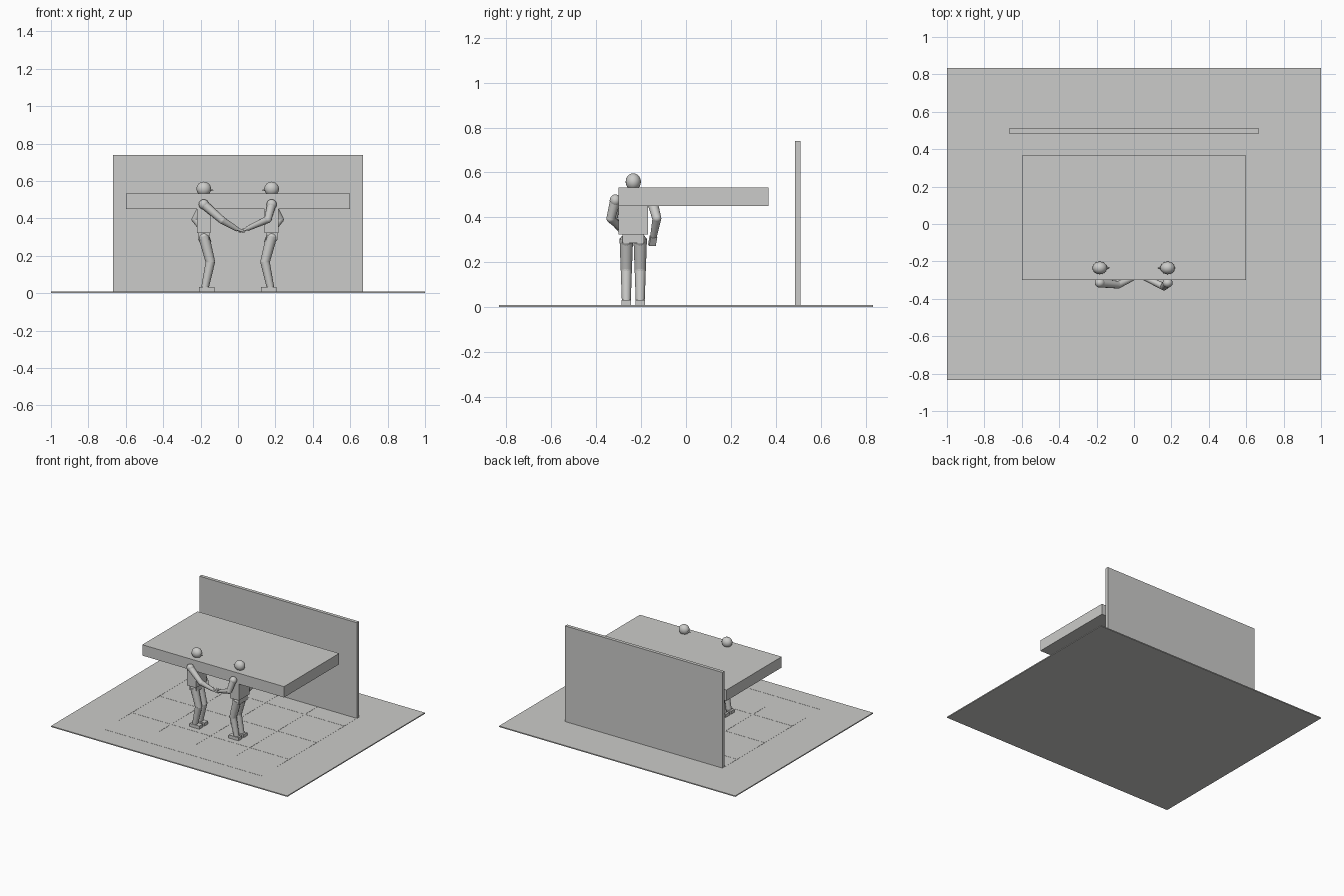
import bpy
from mathutils import Vector

cube = bpy.data.objects.get("Cube")
if cube:
    bpy.data.objects.remove(cube, do_unlink=True)

grey = bpy.data.materials.new("warm grey")
grey.use_nodes = True
colour = (0.6, 0.6, 0.585, 1)
grey.diffuse_color = colour
grey.node_tree.nodes["Principled BSDF"].inputs["Base Color"].default_value = colour


def finish(name, smooth=False):
    ob = bpy.context.object
    ob.name = name
    ob.data.materials.append(grey)
    if smooth:
        bpy.ops.object.shade_smooth_by_angle(angle=0.7)
    return ob


def box(name, low, high):
    low, high = Vector(low), Vector(high)
    bpy.ops.mesh.primitive_cube_add(size=1, location=(low + high) / 2)
    bpy.context.object.scale = high - low
    return finish(name)


def ball(name, centre, size):
    bpy.ops.mesh.primitive_uv_sphere_add(segments=20, ring_count=12, radius=1, location=centre)
    bpy.context.object.scale = size
    return finish(name, True)


def limb(name, start, end, r1, r2):
    start, end = Vector(start), Vector(end)
    axis = end - start
    bpy.ops.mesh.primitive_cone_add(vertices=12, radius1=r1, radius2=r2,
                                    depth=axis.length, location=(start + end) / 2)
    bpy.context.object.rotation_euler = axis.to_track_quat("Z", "Y").to_euler()
    return finish(name, True)


def hand(name, start, end, width):
    ob = box(name, (-width / 2, -0.007, -0.5), (width / 2, 0.007, 0.5))
    start, end = Vector(start), Vector(end)
    ob.location = (start + end) / 2
    ob.scale.z = (end - start).length
    ob.rotation_euler = (end - start).to_track_quat("Z", "Y").to_euler()


# Room: floor, back wall and raised slab
floor = 0.008
box("floor", (-1, -0.833, 0), (1, 0.833, floor))
box("back_wall", (-0.667, 0.485, floor), (0.667, 0.511, 0.74))
box("raised_slab", (-0.6, -0.3, 0.45), (0.6, 0.367, 0.533))

# Thin floor grid lines
for i in range(-2, 3):
    x = i / 3
    box("grid_line_lengthwise", (x - 0.0015, -0.5, floor), (x + 0.0015, 0.5, floor + 0.001))
for i in range(-2, 2):
    y = i / 3
    box("grid_line_crosswise", (-0.667, y - 0.0015, floor), (0.667, y + 0.0015, floor + 0.001))


def figure(label, cx, face, elbow, wrist, fingers):
    """Standing person; face is the x direction the body looks."""
    def at(fwd, y, z):
        return (cx + face * fwd, y, z)

    def part(name):
        return label + "_" + name

    def body_box(name, f, y, z):
        xs = sorted(cx + face * v for v in f)
        box(part(name), (xs[0], y[0], z[0]), (xs[1], y[1], z[1]))

    mid = -0.235
    # Head, nose and neck
    ball(part("head"), at(0, mid, 0.558), (0.039, 0.034, 0.038))
    limb(part("nose"), at(0.03, mid, 0.554), at(0.052, mid, 0.551), 0.009, 0.001)
    limb(part("neck"), at(0, mid, 0.49), at(0, mid, 0.54), 0.018, 0.018)
    # Torso
    body_box("chest", (-0.037, 0.037), (mid - 0.065, mid + 0.065), (0.323, 0.5))
    body_box("pelvis", (-0.03, 0.03), (mid - 0.048, mid + 0.048), (0.285, 0.323))
    # Legs and feet
    for side in (-1, 1):
        y = mid + side * 0.031
        ball(part("hip"), at(0, y, 0.295), (0.03, 0.028, 0.03))
        limb(part("thigh"), at(0, y, 0.305), at(0.036, y, 0.165), 0.03, 0.025)
        ball(part("knee"), at(0.034, y, 0.165), (0.025, 0.024, 0.024))
        limb(part("shin"), at(0.036, y, 0.17), at(0.006, y, 0.028), 0.025, 0.02)
        body_box("foot", (-0.026, 0.057), (y - 0.022, y + 0.022), (floor, 0.032))
    # Arm reaching out to the handshake
    shoulder = at(0, -0.315, 0.475)
    ball(part("front_shoulder"), shoulder, (0.027, 0.025, 0.027))
    limb(part("front_upper_arm"), shoulder, elbow, 0.024, 0.02)
    ball(part("front_elbow"), elbow, (0.02, 0.02, 0.02))
    limb(part("front_forearm"), elbow, wrist, 0.02, 0.013)
    hand(part("front_hand"), wrist, fingers, 0.022)
    # Relaxed arm on the far side
    shoulder, bend, end = at(0, -0.152, 0.475), at(-0.045, -0.13, 0.395), at(0.012, -0.145, 0.315)
    ball(part("back_shoulder"), shoulder, (0.027, 0.025, 0.027))
    limb(part("back_upper_arm"), shoulder, bend, 0.024, 0.02)
    ball(part("back_elbow"), bend, (0.02, 0.02, 0.02))
    limb(part("back_forearm"), bend, end, 0.02, 0.015)
    hand(part("back_hand"), end, at(0.028, -0.152, 0.275), 0.032)


# Two people shaking hands
figure("right_person", -0.183, 1, (-0.085, -0.325, 0.39), (-0.005, -0.29, 0.342), (0.035, -0.275, 0.33))
figure("left_person", 0.18, -1, (0.16, -0.335, 0.395), (0.05, -0.285, 0.345), (0.005, -0.27, 0.33))
